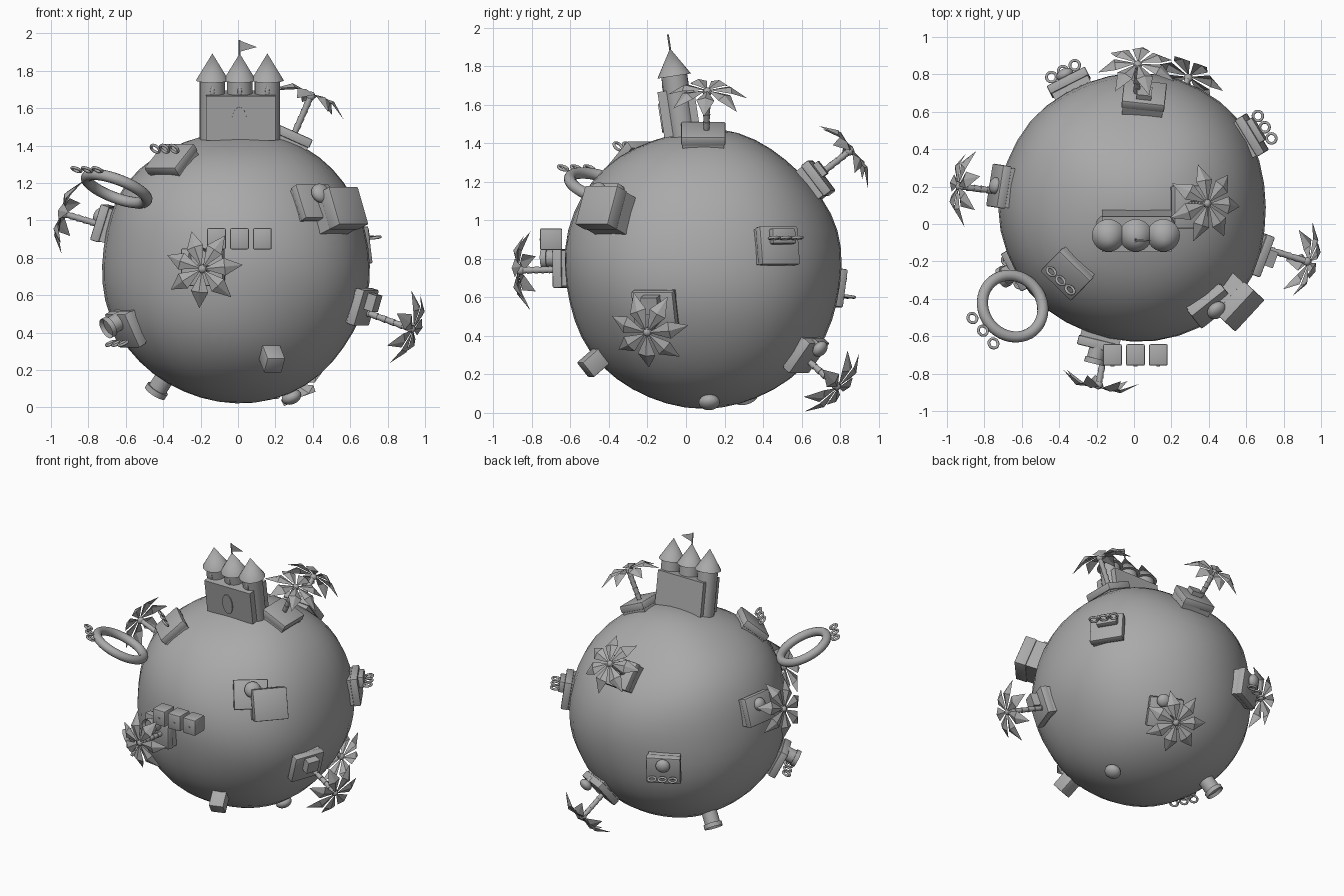
import bpy, bmesh, math
from mathutils import Matrix, Vector

if "Cube" in bpy.data.objects:
    bpy.data.objects.remove(bpy.data.objects["Cube"])

C = Vector((-0.01, 0.09, 0.76))          # planet centre
stone = bpy.data.materials.new("plain_grey")
stone.diffuse_color = (0.4, 0.4, 0.4, 1)
stone.use_nodes = True
stone.node_tree.nodes["Principled BSDF"].inputs["Base Color"].default_value = stone.diffuse_color


def frame(d):
    """Matrix at the planet centre: local z points outward, local y points up."""
    u = Vector(d).normalized()
    y = (Vector((0, 0, 1)) - u * u.z).normalized()
    return Matrix.Translation(C) @ Matrix((y.cross(u), y, u)).transposed().to_4x4()


def finish(name, bm, m):
    bmesh.ops.recalc_face_normals(bm, faces=bm.faces)
    me = bpy.data.meshes.new(name)
    bm.to_mesh(me)
    bm.free()
    ob = bpy.data.objects.new(name, me)
    ob.matrix_world = m
    me.materials.append(stone)
    bpy.context.collection.objects.link(ob)
    return ob


def add_box(bm, x, y, z0, z1, sx, sy):
    m = Matrix.Translation((x, y, (z0 + z1) / 2)) @ Matrix.Diagonal((sx, sy, z1 - z0, 1))
    bmesh.ops.create_cube(bm, size=1, matrix=m)


def add_cone(bm, x, y, z0, z1, r0, r1, n=24):
    bmesh.ops.create_cone(bm, cap_ends=True, segments=n, radius1=r0, radius2=r1,
                          depth=z1 - z0, matrix=Matrix.Translation((x, y, (z0 + z1) / 2)))


def box(name, m, *a, bevel=0.0):
    bm = bmesh.new()
    add_box(bm, *a)
    if bevel:
        bmesh.ops.bevel(bm, geom=bm.edges[:], offset=bevel, segments=2, affect='EDGES', profile=0.5)
    return finish(name, bm, m)


def platform(d, name="platform"):
    m = frame(d)
    box(name + "_base", m, 0, 0, 0.64, 0.735, 0.215, 0.185)
    box(name + "_top", m, 0, 0, 0.73, 0.78, 0.23, 0.20, bevel=0.008)
    return m


def torus(name, m, x, y, z, major, minor, n=24):
    bpy.ops.mesh.primitive_torus_add(major_segments=n, minor_segments=14,
                                     major_radius=major, minor_radius=minor)
    ob = bpy.context.object
    ob.name = name
    ob.matrix_world = m @ Matrix.Translation((x, y, z)) @ Matrix.Rotation(math.pi / 2, 4, 'X')
    ob.data.materials.append(stone)


def small_rings(m, y, z, step=0.07):
    for i in (-1, 0, 1):
        torus("small_ring", m, i * step, y, z, 0.026, 0.0075)


def pipe(m, x, y, z0, z1, r):
    bm = bmesh.new()
    add_cone(bm, x, y, z0, z1 - 0.03, r, r)
    add_cone(bm, x, y, z1 - 0.03, z1, r * 1.2, r * 1.2)
    # recessed mouth
    cap = max(bm.faces, key=lambda f: f.calc_center_median().z)
    bmesh.ops.inset_region(bm, faces=[cap], thickness=r * 0.25)
    bmesh.ops.translate(bm, verts=cap.verts[:], vec=(0, 0, -0.02))
    finish("pipe", bm, m)


def mushroom(m, x, y, z, r):
    bm = bmesh.new()
    add_cone(bm, x, y, z - 0.03, z + 0.02, r * 0.5, r * 0.5, 16)
    bmesh.ops.create_uvsphere(bm, u_segments=20, v_segments=12, radius=r,
                              matrix=Matrix.Translation((x, y, z + 0.03)) @ Matrix.Diagonal((1, 1, 0.7, 1)))
    finish("mushroom", bm, m)


def palm(crown, spin):
    off = Vector(crown)
    m, h = frame(off), off.length
    # ringed trunk
    bm = bmesh.new()
    n, z0 = 6, 0.74
    s = (h - z0) / n
    for i in range(n):
        add_cone(bm, 0, 0, z0 + i * s, z0 + (i + 1) * s, 0.015, 0.019, 12)
    bmesh.ops.create_uvsphere(bm, u_segments=12, v_segments=8, radius=0.024,
                              matrix=Matrix.Translation((0, 0, h)))
    finish("palm_trunk", bm, m)
    # folded, drooping kite leaves
    bm = bmesh.new()
    for k in range(7):
        t = Matrix.Rotation(spin + k * math.tau / 7, 4, 'Z')
        root, ridge, left, right, tip = [bm.verts.new(t @ Vector(p)) for p in (
            (0.008, 0, h + 0.012), (0.125, 0, h + 0.022), (0.122, 0.047, h + 0.006),
            (0.122, -0.047, h + 0.006), (0.212, 0, h - 0.045))]
        for tri in ((root, right, ridge), (ridge, right, tip), (root, ridge, left), (ridge, tip, left)):
            bm.faces.new(tri)
    finish("palm_leaves", bm, m)


# Planet: lumpy, slightly squared ball with broad bumps and dents
bumps = [((0, 0.7, 0.7), -0.03, 12), ((0, 0, -1), 0.022, 4), ((0.7, -0.7, 0), 0.012, 8),
         ((-0.7, 0.7, 0), -0.018, 8), ((-0.7, -0.7, 0), -0.015, 8), ((0, -0.3, 0.95), -0.02, 20)]
bm = bmesh.new()
bmesh.ops.create_uvsphere(bm, u_segments=36, v_segments=24, radius=1)
for v in bm.verts:
    p = v.co.copy()
    r = 0.715 + 0.03 * (1 - (p.x ** 4 + p.y ** 4 + p.z ** 4))
    r += 0.005 * math.sin(5 * p.x + 1) * math.cos(6 * p.y) + 0.004 * math.sin(7 * p.z + 3 * p.x)
    for d, a, k in bumps:
        r += a * max(0, p.dot(Vector(d))) ** k
    v.co = p * r
finish("planet", bm, Matrix.Translation(C))

# Castle: wall block, door, three towers, flag
cm = frame((0, -0.151, 0.988)) @ Matrix.Translation((0.025, 0, 0))
box("castle_wall", cm, 0, -0.004, 0.69, 0.93, 0.37, 0.19)
bm = bmesh.new()
door = Matrix.Translation((-0.008, -0.101, 0.795)) @ Matrix.Rotation(math.pi / 2, 4, 'X') @ Matrix.Diagonal((0.04, 0.075, 1, 1))
bmesh.ops.create_cone(bm, cap_ends=True, segments=24, radius1=1, radius2=1, depth=0.0095, matrix=door)
finish("castle_door", bm, cm)
for x in (-0.152, -0.006, 0.142):
    bm = bmesh.new()
    add_cone(bm, x, 0, 0.68, 1.005, 0.068, 0.068)
    finish("castle_tower", bm, cm)
    bm = bmesh.new()
    add_cone(bm, x, 0, 1.0, 1.145, 0.088, 0.0)
    finish("tower_roof", bm, cm)
    bm = bmesh.new()
    w = Matrix.Translation((x, -0.066, 0.95)) @ Matrix.Diagonal((0.012, 0.005, 0.026, 1))
    bmesh.ops.create_uvsphere(bm, u_segments=12, v_segments=8, radius=1, matrix=w)
    finish("tower_window", bm, cm)
bm = bmesh.new()
add_cone(bm, -0.006, 0, 1.12, 1.218, 0.005, 0.005, 8)
finish("flag_pole", bm, cm)
bm = bmesh.new()
for y in (-0.002, 0.002):
    bm.faces.new([bm.verts.new(p) for p in ((-0.006, y, 1.215), (0.085, y, 1.18), (-0.006, y, 1.155))])
finish("flag", bm, cm)

# Palm platforms
platform((0.305, 0.0, 0.68))
m = platform((-0.70, 0.11, 0.22))
mushroom(m, 0.0, 0.03, 0.755, 0.045)
m = platform((0.70, -0.26, -0.23))
box("step_block", m, 0, 0.04, 0.77, 0.83, 0.09, 0.09)
m = platform((-0.17, -0.70, -0.01))
pipe(m, 0.0, 0.055, 0.76, 0.86, 0.046)
m = platform((0.06, 0.56, 0.43)) @ Matrix.Translation((0, 0, -0.02))
box("step_block", m, 0, 0.03, 0.77, 0.83, 0.08, 0.08)
m = platform((0.26, 0.52, -0.45))
mushroom(m, -0.03, 0.085, 0.78, 0.045)
for crown in ((0.40, 0.02, 0.905), (-0.92, 0.11, 0.275), (0.935, -0.29, -0.34),
              (-0.18, -0.95, -0.02), (0.03, 0.76, 0.60), (0.30, 0.69, -0.62)):
    palm(crown, 0.1)

# Ring platforms
small_rings(platform((-0.35, -0.36, 0.57)), 0.0, 0.83)
m = platform((0.63, 0.38, 0.105))
box("step_block", m, 0.01, 0.045, 0.77, 0.815, 0.14, 0.08, bevel=0.008)
small_rings(m, 0.03, 0.84)
m = platform((-0.32, 0.63, -0.105))
mushroom(m, 0, 0.05, 0.765, 0.048)
small_rings(m, -0.035, 0.83)
m = platform((-0.59, -0.32, -0.34))
pipe(m, 0, 0.055, 0.76, 0.86, 0.048)
small_rings(m, -0.045, 0.835)

# Large standing hoop with small rings above it
m = frame((-0.64, -0.53, 0.41))
torus("large_hoop", m, 0, 0, 0.925, 0.172, 0.03, 40)
small_rings(m, 0, 1.155, 0.088)

# Big block beside a platform
m = platform((0.43, -0.54, 0.34))
mushroom(m, 0.01, 0.03, 0.78, 0.055)
m = frame((0.585, -0.54, 0.31))
box("big_block", m, 0, 0, 0.64, 0.81, 0.215, 0.205)
box("big_block_top", m, 0, 0, 0.80, 0.88, 0.23, 0.215, bevel=0.006)

# Row of floating blocks with small face plates
for x in (-0.115, 0.008, 0.13):
    fm = Matrix.Translation((x, -0.70, 0.9))
    box("floating_block", fm, 0, 0, -0.055, 0.058, 0.1, 0.115, bevel=0.008)
    box("block_mark", fm, 0, -0.058, -0.004, 0.004, 0.02, 0.006)

# Lone pieces on the underside
box("low_block", frame((0.205, -0.61, -0.535)), 0, 0, 0.70, 0.84, 0.1, 0.098, bevel=0.005)
pipe(frame((-0.40, 0.205, -0.63)), 0, 0, 0.66, 0.84, 0.052)
mushroom(frame((0.29, 0.03, -0.69)), 0, 0, 0.735, 0.055)

# Smooth curved parts, keep edges sharp
for ob in bpy.data.objects:
    ob.select_set(True)
bpy.context.view_layer.objects.active = bpy.data.objects["planet"]
bpy.ops.object.shade_smooth_by_angle(angle=math.radians(32))
for ob in bpy.data.objects:
    if ob.name.startswith("palm_leaves"):
        ob.data.shade_flat()
